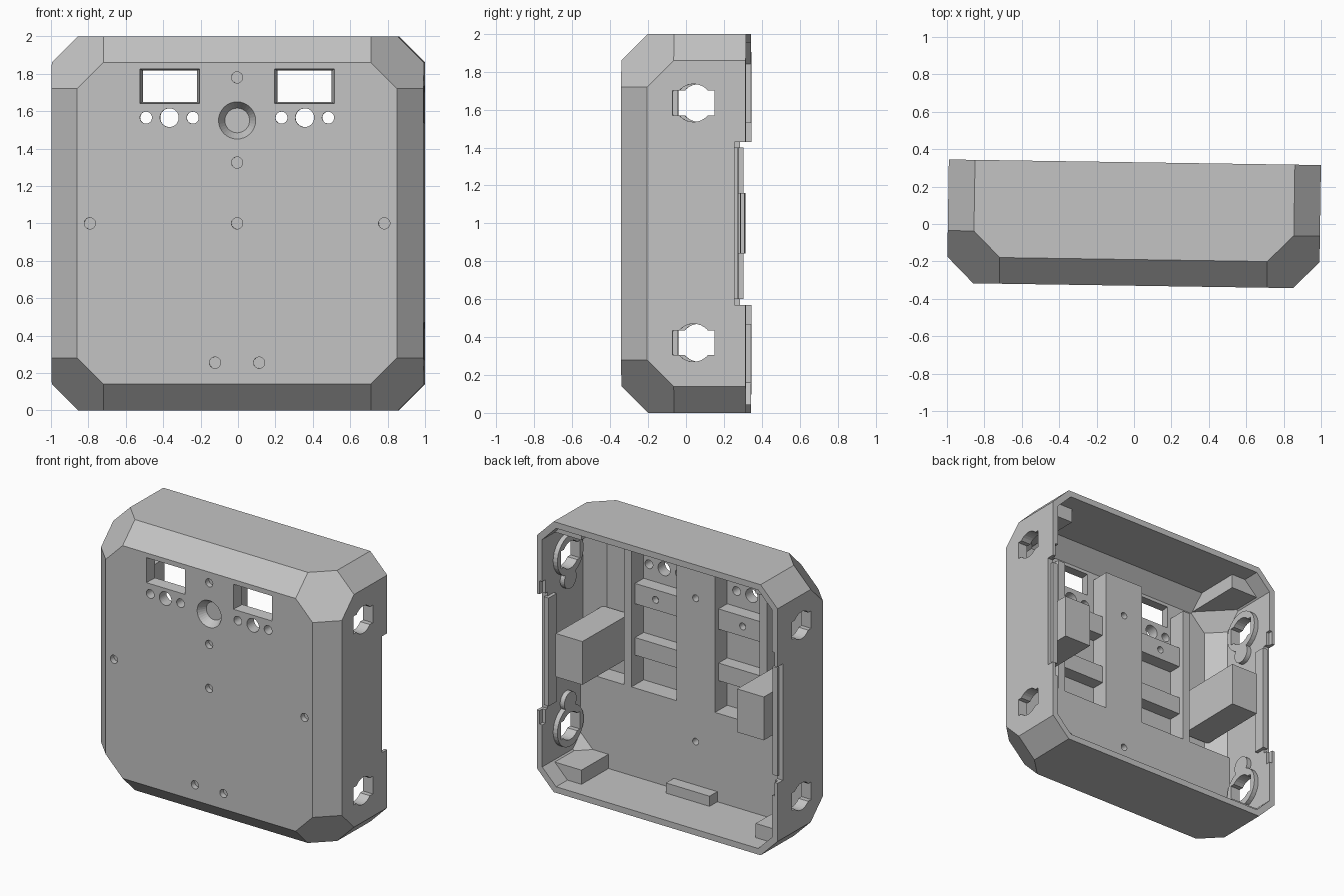
import bpy, bmesh
from math import radians, pi
from mathutils import Matrix, Vector

cube = bpy.data.objects.get("Cube")
if cube:
    bpy.data.objects.remove(cube, do_unlink=True)

grey = bpy.data.materials.new("light grey plastic")
grey.use_nodes = True
COLOUR = (0.55, 0.55, 0.55, 1)
grey.diffuse_color = COLOUR
grey.node_tree.nodes["Principled BSDF"].inputs["Base Color"].default_value = COLOUR

W, FRONT, BACK, WALL = 0.995, -0.33, 0.33, 0.045
DEEP, FLOOR = -0.25, -0.11          # pocket floor and raised inner floor
cutters, parts = [], []


def finish(bm, name, group):
    bmesh.ops.recalc_face_normals(bm, faces=bm.faces[:])
    mesh = bpy.data.meshes.new(name)
    bm.to_mesh(mesh)
    bm.free()
    mesh.materials.append(grey)
    ob = bpy.data.objects.new(name, mesh)
    bpy.context.collection.objects.link(ob)
    ob.hide_render = group is cutters
    group.append(ob)
    return ob


def hull(name, w, h, yf, yb, c, group):
    """Box with chamfered front edges, upright edges and corners."""
    bm = bmesh.new()
    for sx in (-1, 1):
        for sz in (-1, 1):
            for x, y, z in ((w - c, yb, h), (w, yb, h - c),
                            (w - c, yf + 2 * c, h), (w, yf + 2 * c, h - c),
                            (w, yf + c, h - 2 * c), (w - 2 * c, yf + c, h),
                            (w - c, yf, h - 2 * c), (w - 2 * c, yf, h - c)):
                bm.verts.new((sx * x, y, 1 + sz * z))
    bmesh.ops.convex_hull(bm, input=bm.verts[:])
    bmesh.ops.dissolve_limit(bm, angle_limit=radians(1), verts=bm.verts[:], edges=bm.edges[:])
    return finish(bm, name, group)


def box(name, x, y, z, group, taper=1):
    """Box from ranges; taper shrinks the end at the larger y."""
    bm = bmesh.new()
    bmesh.ops.create_cube(bm, size=1)
    for v in bm.verts:
        k = taper if v.co.y > 0 else 1
        v.co = Vector([(a + b) / 2 + f * (b - a) for (a, b), f in
                       zip((x, y, z), (v.co.x * k, v.co.y, v.co.z * k))])
    return finish(bm, name, group)


def rod(name, centre, axis, r, length, group, r2=None):
    bm = bmesh.new()
    bmesh.ops.create_cone(bm, cap_ends=True, segments=32, radius1=r,
                          radius2=r if r2 is None else r2, depth=length)
    turn = Matrix.Rotation(-pi / 2, 4, 'X') if axis == 'Y' else Matrix.Rotation(pi / 2, 4, 'Y')
    bmesh.ops.transform(bm, matrix=Matrix.Translation(centre) @ turn, verts=bm.verts[:])
    return finish(bm, name, group)


def prism(name, outline, y0, y1, group):
    """Outline in x and z, drawn out along y."""
    bm = bmesh.new()
    face = bm.faces.new([bm.verts.new((x, y0, z)) for x, z in outline])
    new = bmesh.ops.extrude_face_region(bm, geom=[face])["geom"]
    bmesh.ops.translate(bm, vec=(0, y1 - y0, 0),
                        verts=[g for g in new if isinstance(g, bmesh.types.BMVert)])
    return finish(bm, name, group)


def boolean(ob, tool, kind='DIFFERENCE'):
    mod = ob.modifiers.new(tool.name, 'BOOLEAN')
    mod.object, mod.operation, mod.solver = tool, kind, 'EXACT'


def span(s, a, b):
    return tuple(sorted((s * a, s * b)))


# Shell and cavity
shell = hull("shell", W, 1, FRONT, BACK, 0.14, parts)
boolean(shell, hull("cavity", W - WALL, 1 - WALL, DEEP, 0.5, 0.115, cutters))
trim = hull("trim", W - 0.02, 0.98, DEEP - 0.03, BACK - 0.01, 0.13, cutters)

# Raised inner floor with a centre strip and two ribs
half = [(0.97, 0.02), (0.97, 0.7), (0.59, 0.7), (0.59, 1.73), (0.53, 1.73),
        (0.53, 0.7), (0.16, 0.7), (0.16, 1.79)]
plate = prism("inner_floor", half + [(-x, z) for x, z in reversed(half)],
              DEEP - 0.02, FLOOR, parts)
boolean(plate, trim, 'INTERSECT')
for z in (0.44, 1.5):
    boolean(plate, rod("floor_hole", (0, FLOOR, z), 'Y', 0.025, 0.12, cutters))

# Front recess and small blind holes
boolean(shell, rod("button_recess", (0, FRONT + 0.029, 1.55), 'Y', 0.1, 0.06, cutters, 0.066))
for x, z in ((0, 1.78), (0, 1.325), (0, 1), (-0.787, 1), (0.787, 1),
             (-0.118, 0.255), (0.118, 0.255)):
    boolean(shell, rod("blind_hole", (x, FRONT, z), 'Y', 0.03, 0.08, cutters))

for s, side in ((-1, "right"), (1, "left")):
    # Display window and the three round openings under it
    boolean(shell, box("window", span(s, 0.2, 0.52), (FRONT - 0.001, DEEP + 0.01),
                       (1.64, 1.825), cutters, 0.89))
    for x, r in ((0.237, 0.032), (0.362, 0.05), (0.487, 0.032)):
        boolean(shell, rod("opening", (s * x, FRONT, 1.565), 'Y', r, 0.3, cutters))

    # Mounting bars across the display pocket
    for z0, z1, name in ((1.3, 1.45, "upper"), (0.92, 1.05, "lower")):
        bar = box(f"{side}_{name}_bar", span(s, 0.15, 0.54), (DEEP - 0.02, -0.15), (z0, z1), parts)
        if name == "upper":
            boolean(bar, rod("bar_hole", (s * 0.36, -0.15, 1.375), 'Y', 0.025, 0.1, cutters))

    # Inner block and corner blocks
    box(f"{side}_inner_block", span(s, 0.64, 0.86), (DEEP + 0.01, 0.3), (0.84, 1.16), parts)
    for z, name in (((0.02, 0.15), "bottom"), ((1.85, 1.98), "top")):
        block = box(f"{side}_{name}_corner_block", span(s, 0.72, 0.98), (DEEP, 0.2), z, parts)
        boolean(block, trim, 'INTERSECT')

    # Side ports with a keyhole-shaped rim inside
    for z, d in ((0.37, 1), (1.635, -1)):
        hole = rod("port", (s * 0.95, 0.055, z), 'X', 0.1, 0.3, cutters)
        slot = box("port_slot", span(s, 0.8, 1.1), (-0.055, 0.165), (z - 0.065, z + 0.065), cutters)
        boss = rod(f"{side}_port_rim", (s * 0.945, 0.055, z), 'X', 0.15, 0.06, parts)
        tab = rod("rim_tab", (s * 0.945, 0.055, z + d * 0.18), 'X', 0.07, 0.06, cutters)
        boolean(boss, tab, 'UNION')
        for ob in (shell, boss):
            boolean(ob, hole)
            boolean(ob, slot)

    # Rim notch, its shallow steps and the latch lip
    boolean(shell, box("notch", span(s, 0.9, 1.1), (0.27, 0.5), (0.57, 1.43), cutters))
    boolean(shell, box("notch_step", span(s, 0.9, 0.972), (0.295, 0.5), (0.47, 1.53), cutters))
    box(f"{side}_latch_lip", span(s, 0.925, 0.965), (0.2, 0.29), (0.6, 1.4), parts)

# Small rest on the bottom wall
box("bottom_rest", (-0.18, 0.18), (FLOOR - 0.01, -0.02), (0.03, 0.12), parts)

# Bake the cuts, drop the cutters and give the body its slight turn
graph = bpy.context.evaluated_depsgraph_get()
graph.update()
baked = [bpy.data.meshes.new_from_object(ob.evaluated_get(graph)) for ob in parts]
turn = Matrix.Rotation(radians(-0.86), 4, 'Z')
for ob, mesh in zip(parts, baked):
    ob.modifiers.clear()
    mesh.transform(turn)
    ob.data = mesh
    mesh.materials.clear()
    mesh.materials.append(grey)
    mesh.polygons.foreach_set("material_index", [0] * len(mesh.polygons))
for ob in cutters:
    bpy.data.objects.remove(ob, do_unlink=True)
